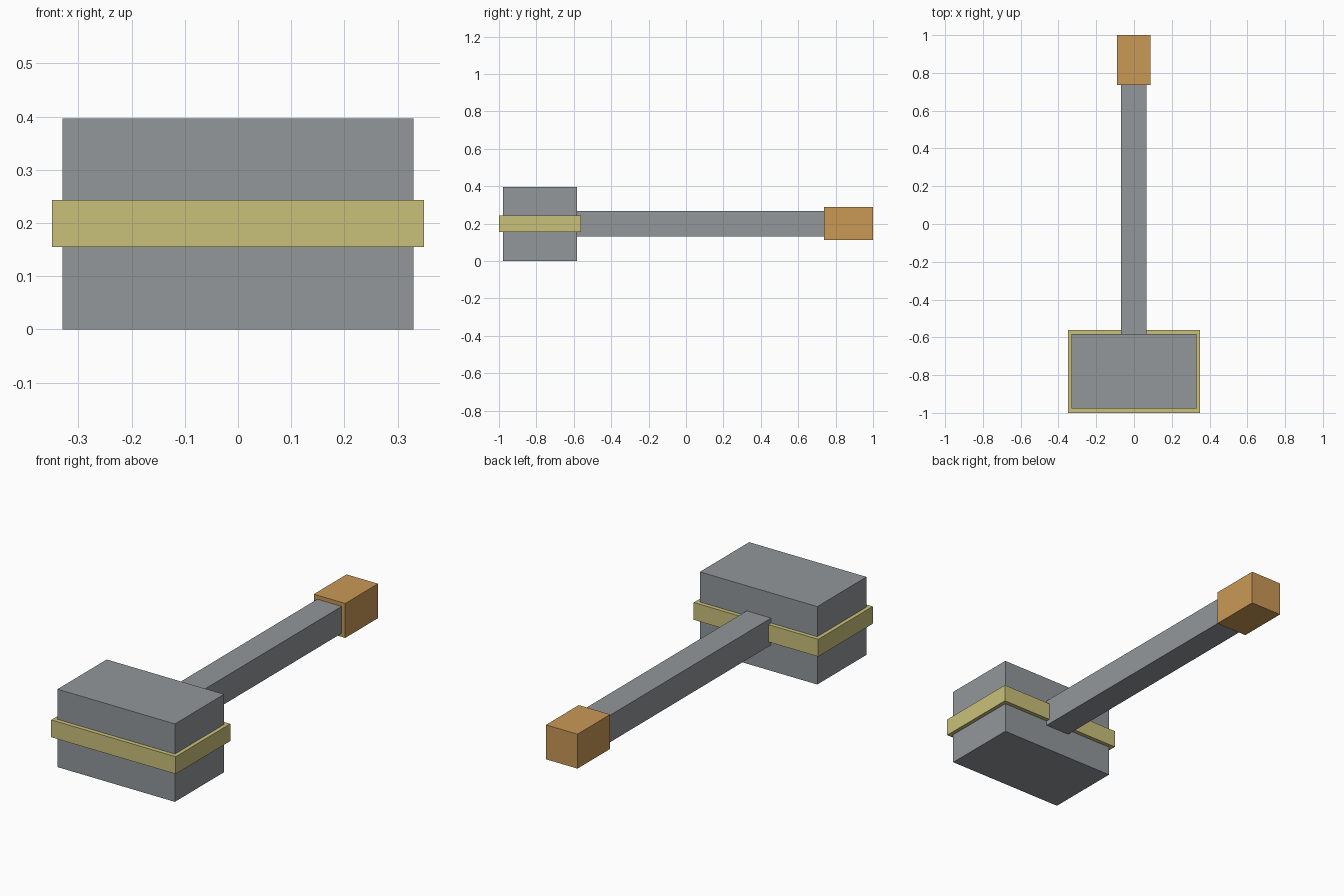
import bpy

cube = bpy.data.objects.get("Cube")
if cube:
    bpy.data.objects.remove(cube, do_unlink=True)


def material(name, rgb):
    # sRGB bytes to linear
    lin = [((c / 255 + 0.055) / 1.055) ** 2.4 for c in rgb]
    mat = bpy.data.materials.new(name)
    mat.use_nodes = True
    mat.diffuse_color = (*lin, 1)
    mat.node_tree.nodes["Principled BSDF"].inputs["Base Color"].default_value = (*lin, 1)
    return mat


def box(name, low, high, mat):
    centre = [(a + b) / 2 for a, b in zip(low, high)]
    bpy.ops.mesh.primitive_cube_add(size=1, location=centre)
    obj = bpy.context.object
    obj.name = name
    obj.scale = [b - a for a, b in zip(low, high)]
    bpy.ops.object.transform_apply(location=False, rotation=False, scale=True)
    obj.data.materials.append(mat)
    return obj


steel = material("steel grey", (147, 151, 154))
gold = material("pale gold", (201, 192, 122))
leather = material("tan leather", (201, 152, 86))

# Head block with its raised band
box("hammer_head", (-0.33, -0.978, 0), (0.33, -0.583, 0.396), steel)
box("head_band", (-0.35, -1, 0.155), (0.35, -0.562, 0.243), gold)

# Shaft and end grip
box("handle_shaft", (-0.07, -0.62, 0.131), (0.067, 0.76, 0.268), steel)
box("handle_grip", (-0.09, 0.737, 0.113), (0.087, 1, 0.288), leather)
